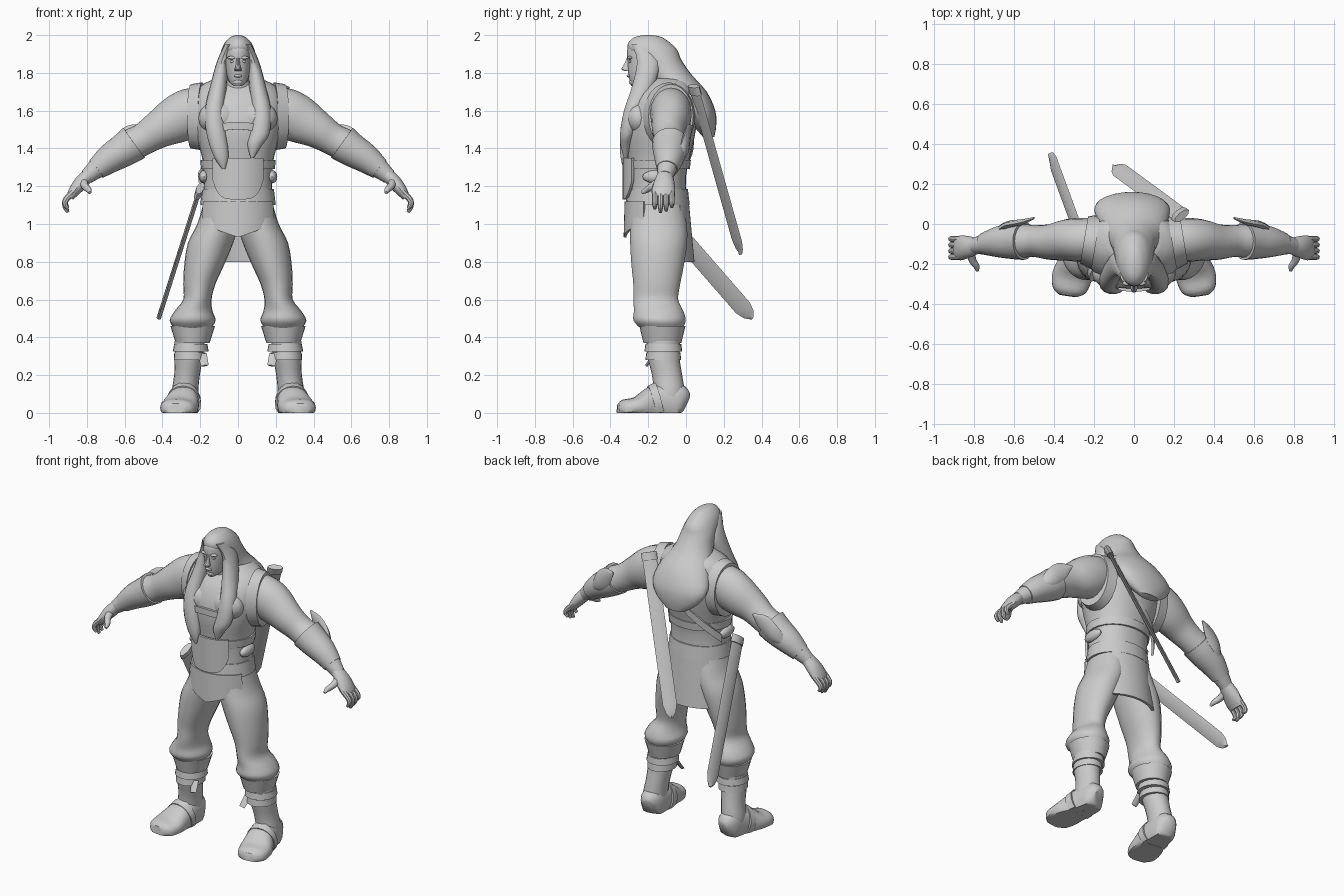
import bpy, bmesh, math
from mathutils import Vector

cube = bpy.data.objects.get("Cube")
if cube:
    bpy.data.objects.remove(cube)

GREY = (0.6, 0.6, 0.6, 1)
clay = bpy.data.materials.new("clay grey")
clay.use_nodes = True
clay.diffuse_color = GREY
clay.node_tree.nodes["Principled BSDF"].inputs["Base Color"].default_value = GREY


def finish(name, bm, mirror=False, angle=40):
    """Turn a bmesh into a shaded object, optionally mirrored across x."""
    bmesh.ops.recalc_face_normals(bm, faces=bm.faces[:])
    mesh = bpy.data.meshes.new(name)
    bm.to_mesh(mesh)
    bm.free()
    mesh.materials.append(clay)
    obj = bpy.data.objects.new(name, mesh)
    bpy.context.collection.objects.link(obj)
    bpy.ops.object.select_all(action='DESELECT')
    obj.select_set(True)
    bpy.context.view_layer.objects.active = obj
    bpy.ops.object.shade_smooth_by_angle(angle=math.radians(angle))
    if mirror:
        obj.modifiers.new("Mirror", 'MIRROR').use_mirror_merge = False
    return obj


def spline(rings, steps):
    """Catmull-Rom interpolation of ring tuples."""
    out = []
    last = len(rings) - 1
    for i in range(last):
        quad = [rings[min(max(k, 0), last)] for k in range(i - 1, i + 3)]
        for s in range(steps):
            t = s / steps
            out.append([b + t * ((c - a) + t * ((2 * a - 5 * b + 4 * c - d)
                        + t * (3 * (b - c) + d - a))) / 2
                        for a, b, c, d in zip(*quad)])
    return out + [list(rings[last])]


def loft(name, rings, axis=None, sides=20, steps=3, mirror=False, boxy=1.0):
    """Skin elliptical rings (x, y, z, radius_u, radius_v).
    Rings lie flat, or across the path when an axis for u is given."""
    rings = spline(rings, steps)
    centres = [Vector(r[:3]) for r in rings]
    bm = bmesh.new()
    loops = []
    for i, ring in enumerate(rings):
        u, v = Vector((1, 0, 0)), Vector((0, 1, 0))
        if axis:
            tangent = (centres[min(i + 1, len(rings) - 1)] - centres[max(i - 1, 0)]).normalized()
            u = Vector(axis)
            u = (u - tangent * u.dot(tangent)).normalized()
            v = tangent.cross(u)
        loop = []
        for k in range(sides):
            a = math.tau * k / sides
            c, s = math.cos(a), math.sin(a)
            c, s = (math.copysign(abs(w) ** boxy, w) for w in (c, s))
            p = centres[i] + u * c * max(ring[3], .002) + v * s * max(ring[4], .002)
            p.z = max(p.z, 0)
            loop.append(bm.verts.new(p))
        loops.append(loop)
    for lower, upper in zip(loops, loops[1:]):
        for k in range(sides):
            n = (k + 1) % sides
            bm.faces.new((lower[k], lower[n], upper[n], upper[k]))
    bm.faces.new(loops[0])
    bm.faces.new(loops[-1])
    return finish(name, bm, mirror)


def plate(name, facing, spread, rx, ry, top, low, flare=0.0, cy=-.15, thick=.015):
    """Curved plate wrapped on the front (-1) or back (1) of the body."""
    bm = bmesh.new()
    cols, rows = 16, 5
    grid = []
    for j in range(rows + 1):
        f = j / rows
        line = []
        for i in range(cols + 1):
            t = 2 * i / cols - 1
            a = math.radians(spread) * t
            g = 1 + flare * f
            line.append(bm.verts.new((rx * g * math.sin(a), cy + facing * ry * g * math.cos(a),
                                      top(t) * (1 - f) + low(t) * f)))
        grid.append(line)
    for j in range(rows):
        for i in range(cols):
            bm.faces.new((grid[j][i], grid[j][i + 1], grid[j + 1][i + 1], grid[j + 1][i]))
    bmesh.ops.recalc_face_normals(bm, faces=bm.faces[:])
    bmesh.ops.solidify(bm, geom=bm.faces[:], thickness=thick)
    return finish(name, bm)


def ball(name, centre, size, mirror=False):
    bm = bmesh.new()
    bmesh.ops.create_uvsphere(bm, u_segments=16, v_segments=10, radius=1)
    bmesh.ops.scale(bm, vec=size, verts=bm.verts[:])
    bmesh.ops.translate(bm, vec=centre, verts=bm.verts[:])
    return finish(name, bm, mirror)


def band(name, x, y, low, high, bottom, top, mirror=False):
    """Flat-lying strap with crisp edges; bottom and top are radius pairs."""
    return loft(name, [(x, y, low, *bottom), (x, y, high, *top)], steps=1, sides=24, mirror=mirror)


# Torso and neck
loft("torso", [(0, -.15, 1.02, .15, .13), (0, -.15, 1.1, .18, .15), (0, -.15, 1.25, .18, .15),
               (0, -.145, 1.35, .19, .165), (0, -.14, 1.46, .22, .185), (0, -.13, 1.56, .24, .19),
               (0, -.11, 1.66, .24, .17), (0, -.09, 1.73, .2, .13), (0, -.09, 1.77, .12, .09)],
     sides=28, boxy=.9)
loft("neck", [(0, -.12, 1.66, .11, .11), (0, -.15, 1.72, .08, .08), (0, -.18, 1.82, .065, .07)])
ball("chest_muscle", (.1, -.25, 1.56), (.11, .075, .09), mirror=True)

# Head and face
loft("head", [(0, -.27, 1.73, .02, .02), (0, -.24, 1.75, .045, .055), (0, -.22, 1.79, .06, .085),
              (0, -.21, 1.86, .07, .1), (0, -.2, 1.93, .07, .11), (0, -.19, 1.97, .05, .08)])
loft("nose", [(0, -.31, 1.81, .018, .014), (0, -.318, 1.82, .018, .026),
              (0, -.31, 1.85, .01, .016), (0, -.3, 1.88, .01, .014)], sides=10)
ball("brow", (.03, -.296, 1.88), (.028, .014, .009), mirror=True)
ball("eye", (.029, -.294, 1.86), (.014, .01, .007), mirror=True)
ball("lips", (0, -.302, 1.784), (.022, .012, .008))
ball("chin", (0, -.283, 1.752), (.026, .018, .017))

# Hair: one mass over the skull and back, a strand over each side of the chest
loft("back_hair", [(0, -.2, 2, .01, .02), (0, -.2, 1.99, .04, .07), (0, -.195, 1.96, .07, .11),
                   (0, -.175, 1.92, .088, .13), (0, -.135, 1.87, .1, .11), (0, -.085, 1.79, .115, .115),
                   (0, 0, 1.7, .16, .11), (-.01, .07, 1.6, .19, .085), (-.01, .1, 1.52, .15, .06),
                   (-.01, .12, 1.46, .07, .03)], sides=24)
for side, name, lift in ((-1, "right_strand", 0), (1, "left_strand", .06)):
    loft(name, [(side * .045, -.25, 1.95, .025, .04), (side * .08, -.2, 1.86, .032, .06),
                (side * .105, -.23, 1.72, .045, .06), (side * .125, -.28, 1.6, .05, .05),
                (side * .115, -.31, 1.48, .052, .04), (side * .09, -.32, 1.36 + lift, .04, .028),
                (side * .075, -.32, 1.29 + lift, .008, .01)], sides=14)

# Arms with vest armholes, bracers and elbow guards
loft("arm", [(.17, -.08, 1.62, .1, .11), (.25, -.08, 1.59, .11, .13), (.33, -.08, 1.55, .105, .125),
             (.42, -.09, 1.5, .09, .1), (.5, -.085, 1.45, .08, .085), (.58, -.085, 1.41, .085, .085),
             (.66, -.09, 1.36, .075, .075), (.74, -.1, 1.3, .055, .055), (.8, -.11, 1.25, .04, .04)],
     axis=(0, 1, 0), mirror=True)
loft("vest_armhole", [(.19, -.09, 1.57, .14, .18), (.25, -.08, 1.57, .12, .17)],
     axis=(0, 1, 0), steps=1, sides=24, mirror=True)
loft("bracer", [(.55, -.085, 1.43, .095, .098), (.6, -.085, 1.395, .092, .09),
                (.68, -.09, 1.345, .078, .077), (.75, -.1, 1.29, .056, .058)],
     axis=(0, 1, 0), mirror=True)
loft("elbow_guard", [(.5, .03, 1.52, .005, .005), (.56, .01, 1.48, .05, .014),
                     (.63, -.005, 1.41, .05, .02), (.68, -.03, 1.36, .02, .015)],
     axis=(0, 0, 1), sides=8, mirror=True)

# Hands
loft("palm", [(.78, -.11, 1.27, .038, .035), (.83, -.115, 1.22, .055, .038),
              (.87, -.12, 1.17, .062, .03), (.89, -.12, 1.14, .055, .02)],
     axis=(0, 1, 0), sides=14, mirror=True)
for i in range(4):
    y = -.165 + .03 * i
    reach = .02 * abs(i - 1.3)
    loft("finger_%d" % (i + 1), [(.87, y, 1.17, .016, .018), (.91, y, 1.13, .015, .016),
                                 (.915, y, 1.09 + reach / 2, .014, .014),
                                 (.9, y, 1.055 + reach, .008, .008)],
         axis=(0, 1, 0), sides=8, mirror=True)
loft("thumb", [(.82, -.13, 1.23, .025, .025), (.81, -.18, 1.2, .02, .02),
               (.79, -.21, 1.18, .016, .016), (.785, -.235, 1.165, .008, .008)],
     axis=(0, 0, 1), sides=10, mirror=True)

# Legs in baggy trousers, gathered below the knee
loft("leg", [(.09, -.15, 1.12, .09, .13), (.108, -.145, 1, .108, .15), (.145, -.145, .9, .12, .152),
             (.18, -.15, .78, .105, .14), (.205, -.155, .68, .085, .125), (.215, -.16, .6, .075, .12),
             (.235, -.145, .54, .1, .132), (.24, -.14, .49, .122, .14), (.24, -.13, .45, .1, .115)],
     sides=22, mirror=True)
band("knee_cuff", .24, -.125, .37, .46, (.09, .1), (.118, .122), mirror=True)
band("upper_strap", .25, -.12, .325, .365, (.095, .1), (.088, .095), mirror=True)
band("lower_strap", .255, -.12, .28, .32, (.085, .095), (.082, .09), mirror=True)
loft("strap_end", [(.19, -.17, .31, .025, .008), (.175, -.21, .25, .02, .008)],
     axis=(1, 0, 0), steps=1, sides=4, mirror=True)

# Boots
loft("boot_shaft", [(.255, -.12, .38, .08, .09), (.26, -.12, .3, .075, .085),
                    (.27, -.1, .2, .068, .08), (.28, -.09, .12, .07, .082), (.28, -.09, .06, .07, .08)],
     mirror=True)
loft("boot_foot", [(.27, 0, .05, .035, .05), (.275, -.03, .06, .065, .09), (.28, -.1, .06, .075, .1),
                   (.29, -.18, .05, .085, .09), (.31, -.26, .03, .1, .055),
                   (.325, -.33, .02, .085, .05), (.33, -.36, .02, .045, .03)],
     axis=(1, 0, 0), mirror=True, boxy=.85)
loft("instep_strap", [(.285, -.14, .06, .09, .105), (.29, -.18, .05, .095, .095)],
     axis=(1, 0, 0), steps=1, mirror=True)

# Belt, armour plates and cloth
band("belt", 0, -.15, 1.1, 1.185, (.2, .17), (.19, .16))
band("waist_strap", 0, -.148, 1.29, 1.34, (.195, .168), (.2, .174))
ball("waist_pouch", (.18, -.16, 1.25), (.028, .07, .035), mirror=True)
plate("belly_plate", -1, 42, .2, .185, lambda t: 1.35, lambda t: 1.13 + .1 * t ** 4)
plate("chest_strap", -1, 35, .23, .19, lambda t: 1.54 - .02 * t * t, lambda t: 1.5 - .02 * t * t)
plate("groin_guard", -1, 65, .205, .175, lambda t: 1.12, lambda t: .93 + .08 * abs(t), flare=.03)
plate("back_cloth", 1, 45, .2, .165, lambda t: 1.12, lambda t: .8, flare=.18)
plate("back_strap", 1, 65, .235, .195, lambda t: 1.47 + .2 * t, lambda t: 1.42 + .2 * t, flare=-.02)


# Swords: one slung across the back, one at the right hip
def sword(name, start, tip, axis, half):
    a, b = Vector(start), Vector(tip)
    shape = ((0, 1), (.92, 1), (.97, .7), (1, .2))
    loft(name, [(*a.lerp(b, f), half * w, .012) for f, w in shape],
         axis=axis, sides=4, steps=1)
    loft(name + "_collar", [(*a.lerp(b, f), half * 1.1, .02) for f in (0, .05)],
         axis=axis, sides=8, steps=1)


sword("back_sword", (.24, .04, 1.73), (-.1, .29, .84), (.8, .6, 0), .042)
sword("hip_sword", (-.2, -.25, 1.19), (-.42, .35, .5), (.3, .65, .7), .048)
